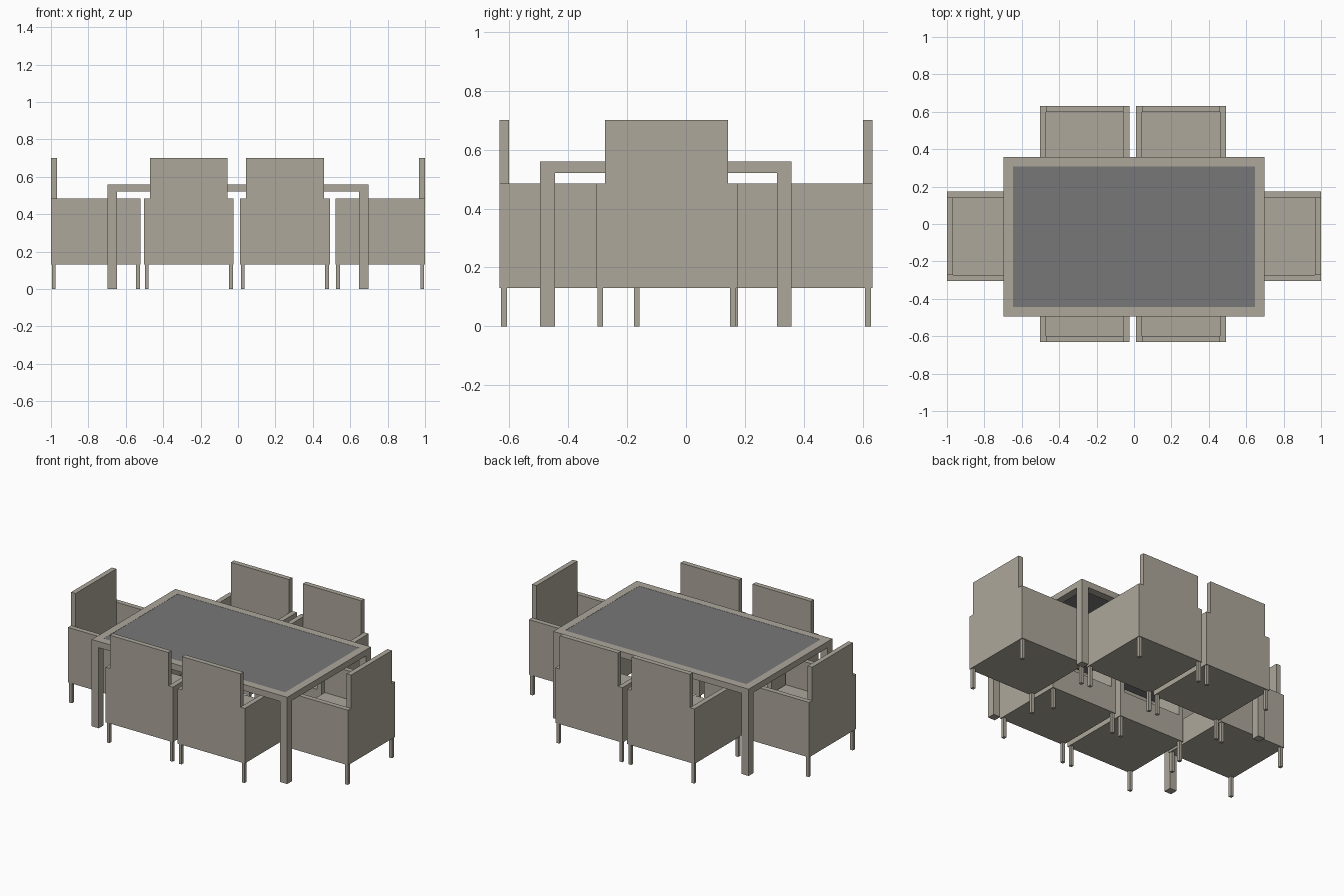
import bpy, bmesh
from math import radians
from mathutils import Matrix, Vector

if "Cube" in bpy.data.objects:
    bpy.data.objects.remove(bpy.data.objects["Cube"])


def material(name, rgb):
    m = bpy.data.materials.new(name)
    m.diffuse_color = (*rgb, 1)
    m.use_nodes = True
    m.node_tree.nodes["Principled BSDF"].inputs["Base Color"].default_value = m.diffuse_color
    return m


WICKER = material("beige wicker", (0.42, 0.39, 0.33))
GLASS = material("grey glass", (0.185, 0.185, 0.185))


def finish(name, bm, mat, matrix=Matrix()):
    bmesh.ops.recalc_face_normals(bm, faces=bm.faces)
    me = bpy.data.meshes.new(name)
    bm.to_mesh(me)
    bm.free()
    me.materials.append(mat)
    ob = bpy.data.objects.new(name, me)
    ob.matrix_world = matrix
    bpy.context.collection.objects.link(ob)
    return ob


def extrude(name, points, start, depth, mat, matrix=Matrix()):
    """Extrude a closed profile along the vector depth."""
    bm = bmesh.new()
    face = bm.faces.new([bm.verts.new(Vector(p) + Vector(start)) for p in points])
    new = bmesh.ops.extrude_face_region(bm, geom=[face], use_keep_orig=True)["geom"]
    bmesh.ops.translate(bm, vec=depth,
                        verts=[v for v in new if isinstance(v, bmesh.types.BMVert)])
    return finish(name, bm, mat, matrix)


def box(name, lo, hi, mat, matrix=Matrix()):
    pts = [(lo[0], lo[1], 0), (hi[0], lo[1], 0), (hi[0], hi[1], 0), (lo[0], hi[1], 0)]
    return extrude(name, pts, (0, 0, lo[2]), (0, 0, hi[2] - lo[2]), mat, matrix)


# Table: frame ring, glass panel, four legs
X0, X1, Y0, Y1 = -0.698, 0.698, -0.495, 0.358
T, Z0, Z1 = 0.05, 0.52, 0.56
bm = bmesh.new()
loops = []
for z in (Z0, Z1):
    for i in (0, T):
        loops.append([bm.verts.new(p) for p in (
            (X0 + i, Y0 + i, z), (X1 - i, Y0 + i, z),
            (X1 - i, Y1 - i, z), (X0 + i, Y1 - i, z))])
for a, b in ((0, 1), (1, 3), (3, 2), (2, 0)):
    for k in range(4):
        n = (k + 1) % 4
        bm.faces.new((loops[a][k], loops[a][n], loops[b][n], loops[b][k]))
finish("table_frame", bm, WICKER)
box("table_glass", (X0 + T, Y0 + T, Z1 - 0.02), (X1 - T, Y1 - T, Z1 - 0.001), GLASS)
for x in (X0, X1 - T):
    for y in (Y0, Y1 - T):
        box("table_leg", (x, y, 0), (x + T, y + T, Z0), WICKER)


# Chair: its back is at local -y
W, IN, LOW, ARM, SEAT, TOP = 0.24, 0.208, 0.13, 0.485, 0.30, 0.70


def chair(x, y, degrees):
    m = Matrix.Translation((x, y, 0)) @ Matrix.Rotation(radians(degrees), 4, "Z")
    # stepped back panel
    back = [(-W, LOW), (W, LOW), (W, ARM), (IN, ARM), (IN, TOP),
            (-IN, TOP), (-IN, ARM), (-W, ARM)]
    extrude("chair_back", [(a, 0, b) for a, b in back], (0, -W, 0), (0, W - IN, 0), WICKER, m)
    # arms and seat as one U-shaped profile
    seat = [(-W, LOW), (W, LOW), (W, ARM), (IN, ARM), (IN, SEAT),
            (-IN, SEAT), (-IN, ARM), (-W, ARM)]
    extrude("chair_seat_and_arms", [(a, 0, b) for a, b in seat],
            (0, -IN, 0), (0, W + IN, 0), WICKER, m)
    # slim legs
    for lx in (-0.225, 0.225):
        for ly in (-0.225, 0.225):
            box("chair_leg", (lx - 0.01, ly - 0.01, 0), (lx + 0.01, ly + 0.01, LOW), WICKER, m)


for cx in (-0.263, 0.251):
    chair(cx, -0.392, 0)
    chair(cx, 0.392, 180)
chair(-0.76, -0.066, -90)
chair(0.76, -0.066, 90)
